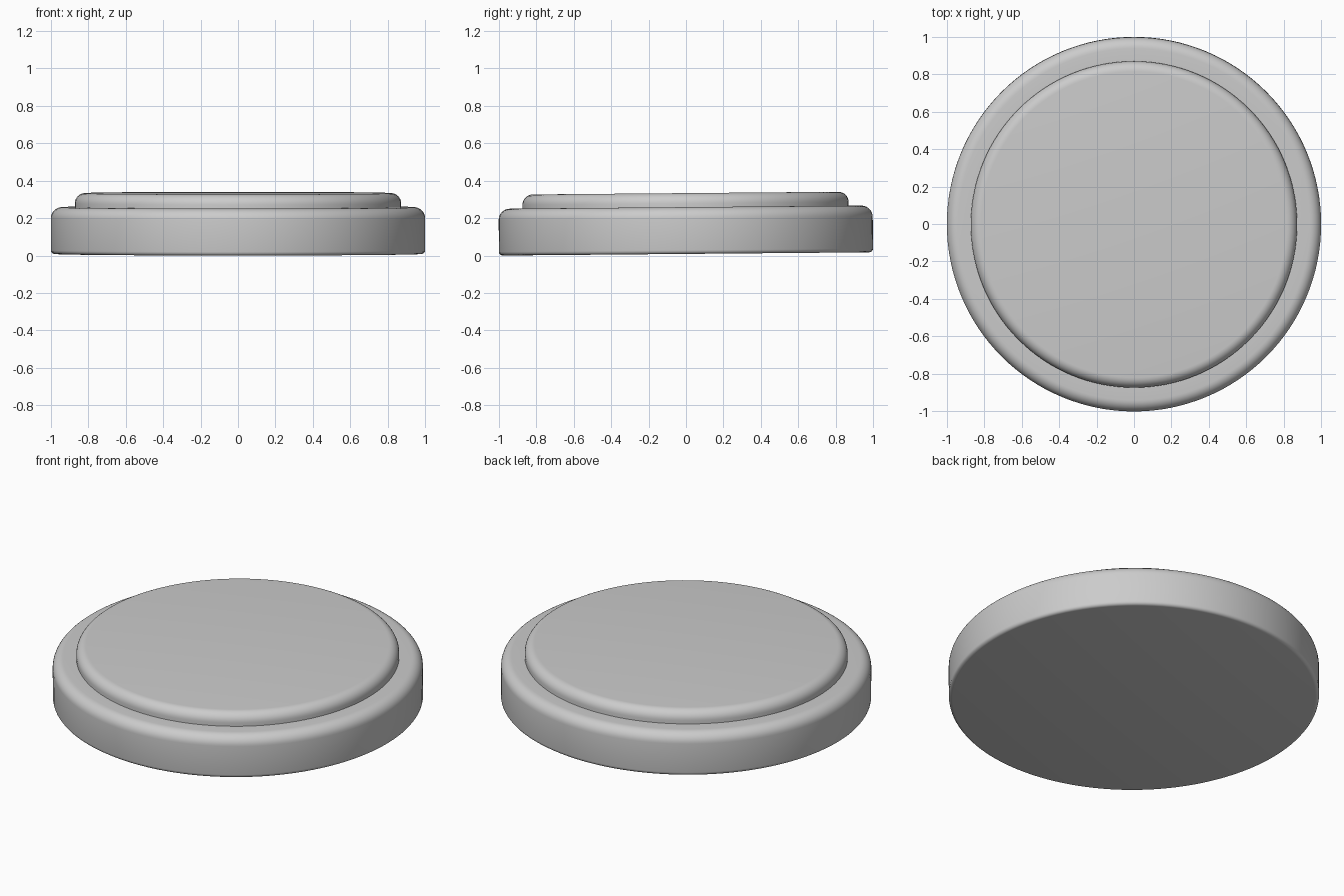
import bpy, bmesh
from math import sin, cos, pi, radians

if "Cube" in bpy.data.objects:
    bpy.data.objects.remove(bpy.data.objects["Cube"])

SEGMENTS = 128
TILT = radians(0.5)


def fillet(r, z, radius, start, end, steps=8):
    """Points of a rounded corner about centre (r, z)."""
    return [(r + radius * cos(radians(start + (end - start) * i / steps)),
             z + radius * sin(radians(start + (end - start) * i / steps)))
            for i in range(steps + 1)]


def lathe(name, profile):
    """Revolve an (r, z) profile, listed bottom to top, and cap both ends."""
    bm = bmesh.new()
    rings = [[bm.verts.new((r * cos(2 * pi * i / SEGMENTS), r * sin(2 * pi * i / SEGMENTS), z))
              for i in range(SEGMENTS)] for r, z in profile]
    for low, high in zip(rings, rings[1:]):
        for i in range(SEGMENTS):
            j = (i + 1) % SEGMENTS
            bm.faces.new((low[i], low[j], high[j], high[i]))
    bm.faces.new(rings[0][::-1])
    bm.faces.new(rings[-1])
    mesh = bpy.data.meshes.new(name)
    bm.to_mesh(mesh)
    bm.free()
    obj = bpy.data.objects.new(name, mesh)
    bpy.context.collection.objects.link(obj)
    bpy.context.view_layer.objects.active = obj
    obj.select_set(True)
    bpy.ops.object.shade_smooth_by_angle(angle=radians(35))
    return obj


# Stepped disc: softened foot, wide rounded rim, raised round centre
profile = (fillet(0.98, 0.02, 0.02, -90, 0, 4)
           + fillet(0.94, 0.19, 0.06, 0, 90)
           + [(0.872, 0.25)]
           + fillet(0.817, 0.27, 0.055, 0, 90))
disc = lathe("stepped_disc", profile)

# Slight lean: the back edge sits a little higher than the front
disc.rotation_euler.x = TILT
disc.location.z = 0.98 * sin(TILT)
